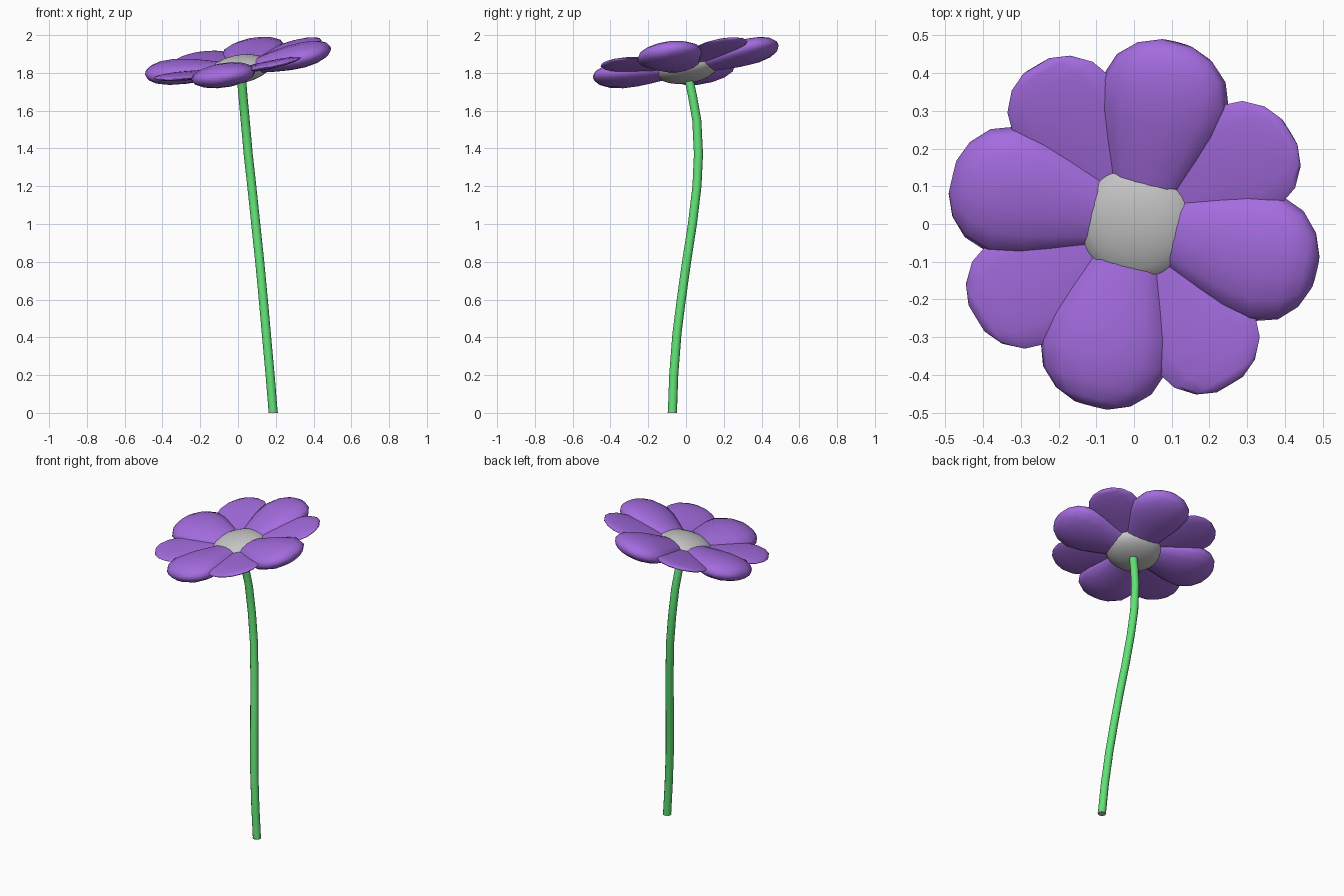
import bpy, bmesh
from math import cos, sin, pi, radians
from mathutils import Matrix, Vector

cube = bpy.data.objects.get("Cube")
if cube:
    bpy.data.objects.remove(cube, do_unlink=True)


def material(name, rgb):
    mat = bpy.data.materials.new(name)
    mat.use_nodes = True
    colour = (*rgb, 1)
    mat.diffuse_color = colour
    node = next(n for n in mat.node_tree.nodes if n.type == 'BSDF_PRINCIPLED')
    node.inputs["Base Color"].default_value = colour
    return mat


purple = material("petal purple", (0.37, 0.15, 0.74))
green = material("stem green", (0.12, 0.76, 0.18))
grey = material("disc grey", (0.56, 0.56, 0.56))


def finish(bm, name, mat, angle):
    bmesh.ops.recalc_face_normals(bm, faces=bm.faces)
    mesh = bpy.data.meshes.new(name)
    bm.to_mesh(mesh)
    bm.free()
    mesh.materials.append(mat)
    obj = bpy.data.objects.new(name, mesh)
    bpy.context.collection.objects.link(obj)
    bpy.ops.object.select_all(action='DESELECT')
    obj.select_set(True)
    bpy.context.view_layer.objects.active = obj
    bpy.ops.object.shade_smooth_by_angle(angle=radians(angle))


def loft(rings):
    """Skin a list of closed rings and cap both ends."""
    bm = bmesh.new()
    loops = [[bm.verts.new(p) for p in ring] for ring in rings]
    for a, b in zip(loops, loops[1:]):
        for i in range(len(a)):
            j = (i + 1) % len(a)
            bm.faces.new((a[i], a[j], b[j], b[i]))
    bm.faces.new(loops[0])
    bm.faces.new(loops[-1])
    return bm


# Flower head frame, tilted towards the front and right
tilt = Vector((0, 0, 1)).rotation_difference(Vector((-0.17, -0.15, 1)).normalized())
head = Matrix.Translation((0.007, 0.005, 1.82)) @ tilt.to_matrix().to_4x4()

# Petal stations: distance from centre, half width, relative thickness
stations = [(0.05, 0.07, 0.48), (0.11, 0.1, 0.64), (0.2, 0.132, 0.84),
            (0.28, 0.161, 0.97), (0.36, 0.175, 1.0), (0.43, 0.15, 0.86),
            (0.475, 0.103, 0.6), (0.498, 0.046, 0.28)]


def petal(name, angle, width, thickness, length, rise):
    rings = []
    for r, w, t in stations:
        rings.append([(r * length, w * width * cos(a), thickness * t * sin(a))
                      for a in (2 * pi * i / 14 for i in range(14))])
    bm = loft(rings)
    place = head @ Matrix.Rotation(radians(angle), 4, 'Z') @ Matrix.Rotation(-radians(rise), 4, 'Y')
    bm.transform(place)
    finish(bm, name, purple, 75)


# Four plump upper petals and four thin lower ones between them
for k in range(4):
    petal(f"upper_petal_{k + 1}", 76 + 90 * k, 1, 0.064, 1.01, 5)
    petal(f"lower_petal_{k + 1}", 121 + 90 * k, 0.9, 0.02, 1, 6.5)

# Domed centre
bm = bmesh.new()
bmesh.ops.create_uvsphere(bm, u_segments=24, v_segments=12, radius=1)
bm.transform(head @ Matrix.Diagonal((0.165, 0.165, 0.072, 1)))
finish(bm, "flower_centre", grey, 60)


# Curved stem with a thin cut end
def ring(x, y, z, radius):
    return [(x + radius * cos(a), y + radius * sin(a), z)
            for a in (2 * pi * i / 12 for i in range(12))]


path = [(0.186, -0.072, 0.004), (0.17, -0.065, 0.2), (0.15, -0.048, 0.42),
        (0.134, -0.025, 0.6), (0.115, 0.003, 0.8), (0.094, 0.034, 1.0),
        (0.073, 0.058, 1.2), (0.054, 0.066, 1.37), (0.038, 0.057, 1.55),
        (0.026, 0.034, 1.68), (0.016, 0.008, 1.8)]
finish(loft([ring(*p, 0.024) for p in path]), "stem", green, 50)
finish(loft([ring(0.186, -0.072, z, 0.025) for z in (0, 0.005)]), "stem_cut_end", grey, 50)
